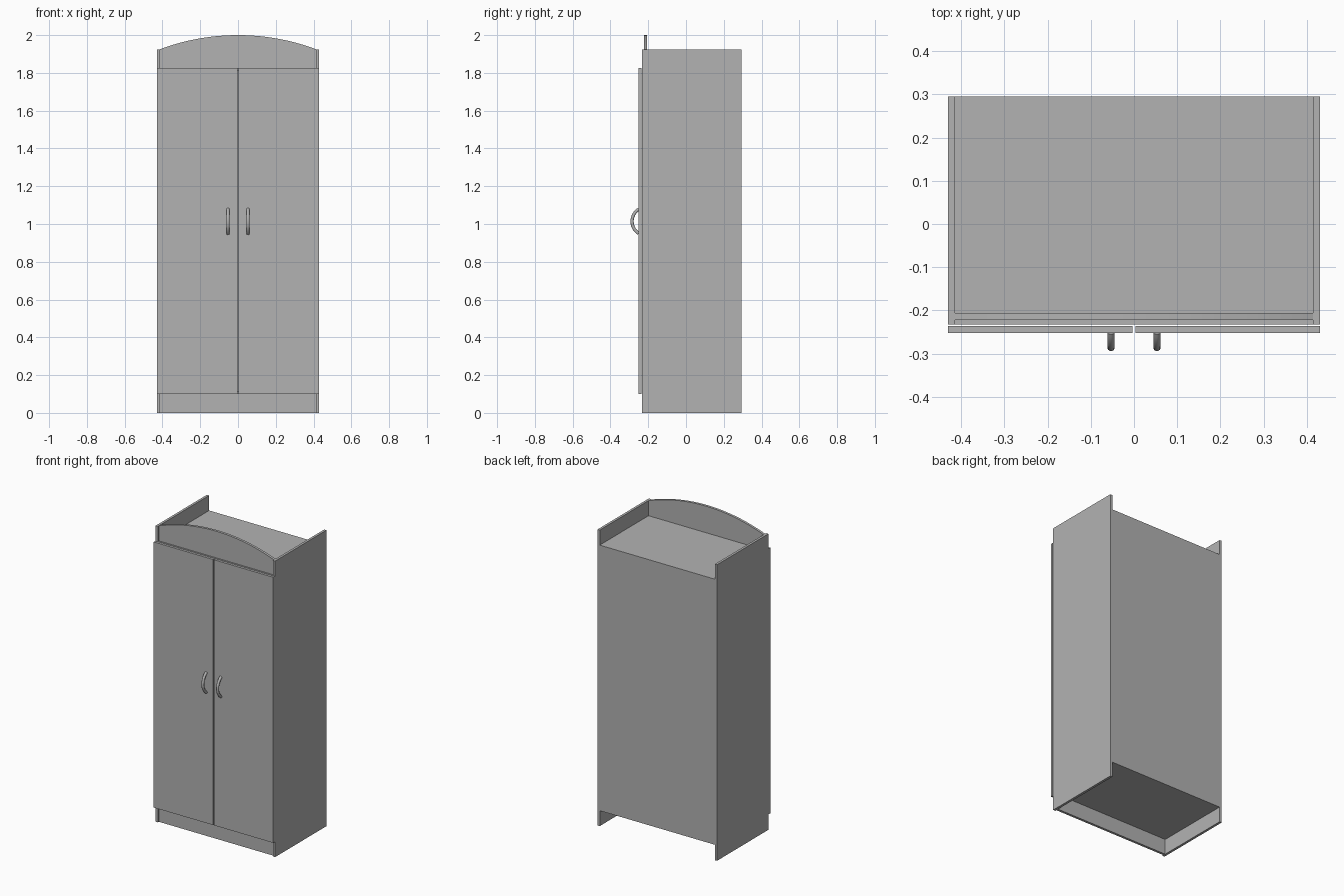
import bpy, bmesh, math

if "Cube" in bpy.data.objects:
    bpy.data.objects.remove(bpy.data.objects["Cube"])

W, T = 0.43, 0.016            # half width, board thickness
FRONT, BACK = -0.232, 0.295   # carcass depth range
LOW, HIGH, SIDE_TOP = 0.10, 1.827, 1.925
IN = W - T                    # inner half width

grey = bpy.data.materials.new("plain grey")
grey.diffuse_color = (0.448, 0.448, 0.448, 1)
grey.use_nodes = True
grey.node_tree.nodes["Principled BSDF"].inputs["Base Color"].default_value = grey.diffuse_color


def finish(name, bm):
    bmesh.ops.recalc_face_normals(bm, faces=bm.faces)
    me = bpy.data.meshes.new(name)
    bm.to_mesh(me)
    bm.free()
    me.materials.append(grey)
    ob = bpy.data.objects.new(name, me)
    bpy.context.collection.objects.link(ob)
    return ob


def board(name, x0, x1, y0, y1, z0, z1):
    bm = bmesh.new()
    bmesh.ops.create_cube(bm, size=1)
    for v in bm.verts:
        v.co.x = x1 if v.co.x > 0 else x0
        v.co.y = y1 if v.co.y > 0 else y0
        v.co.z = z1 if v.co.z > 0 else z0
    return finish(name, bm)


# Carcass boards
board("top_panel", -IN, IN, FRONT, BACK, HIGH - T, HIGH)
board("bottom_panel", -IN, IN, FRONT, BACK, LOW, LOW + T)
board("back_panel", -IN, IN, BACK - 0.006, BACK, LOW + T, HIGH - T)
board("plinth", -IN, IN, -0.222, -0.206, 0, LOW)

# Arched crown board above the doors
sag = 2.0 - SIDE_TOP
radius = (IN ** 2 + sag ** 2) / (2 * sag)
half = math.asin(IN / radius)
outline = [(-IN, HIGH), (IN, HIGH)]
for i in range(33):
    a = half * (1 - i / 16)
    outline.append((radius * math.sin(a), 2.0 - radius + radius * math.cos(a)))
bm = bmesh.new()
face = bm.faces.new([bm.verts.new((x, -0.222, z)) for x, z in outline])
ext = bmesh.ops.extrude_face_region(bm, geom=[face])
for v in ext["geom"]:
    if isinstance(v, bmesh.types.BMVert):
        v.co.y = -0.206
finish("arched_crown", bm)


# Bowed handle: round tube swept along an arc, ends sunk in the door
def handle(name, x):
    r, rise, span = 0.0085, 0.035, 0.064
    big = (span ** 2 + rise ** 2) / (2 * rise)
    open_angle = math.asin(span / big)
    cy, cz, steps, sides = -0.2855 + big, 1.014, 20, 14
    bm = bmesh.new()
    rings = []
    for i in range(steps + 1):
        a = open_angle * (2 * i / steps - 1)
        ring = []
        for j in range(sides):
            b = 2 * math.pi * j / sides
            d = big + r * math.cos(b)
            ring.append(bm.verts.new((x + r * math.sin(b),
                                      cy - d * math.cos(a),
                                      cz + d * math.sin(a))))
        rings.append(ring)
    for p, q in zip(rings, rings[1:]):
        for j in range(sides):
            k = (j + 1) % sides
            bm.faces.new((p[j], p[k], q[k], q[j]))
    bm.faces.new(rings[0])
    bm.faces.new(rings[-1])
    ob = finish(name, bm)
    bpy.ops.object.select_all(action='DESELECT')
    ob.select_set(True)
    bpy.context.view_layer.objects.active = ob
    bpy.ops.object.shade_smooth_by_angle(angle=math.radians(40))


# Mirrored side boards, doors and handles
for s, label in ((-1, "left"), (1, "right")):
    xs = sorted((s * IN, s * W))
    board(label + "_side", *xs, FRONT, BACK, 0, SIDE_TOP)
    xs = sorted((s * 0.003, s * W))
    board(label + "_door", *xs, -0.252, -0.236, LOW, HIGH)
    handle(label + "_handle", s * 0.053)
